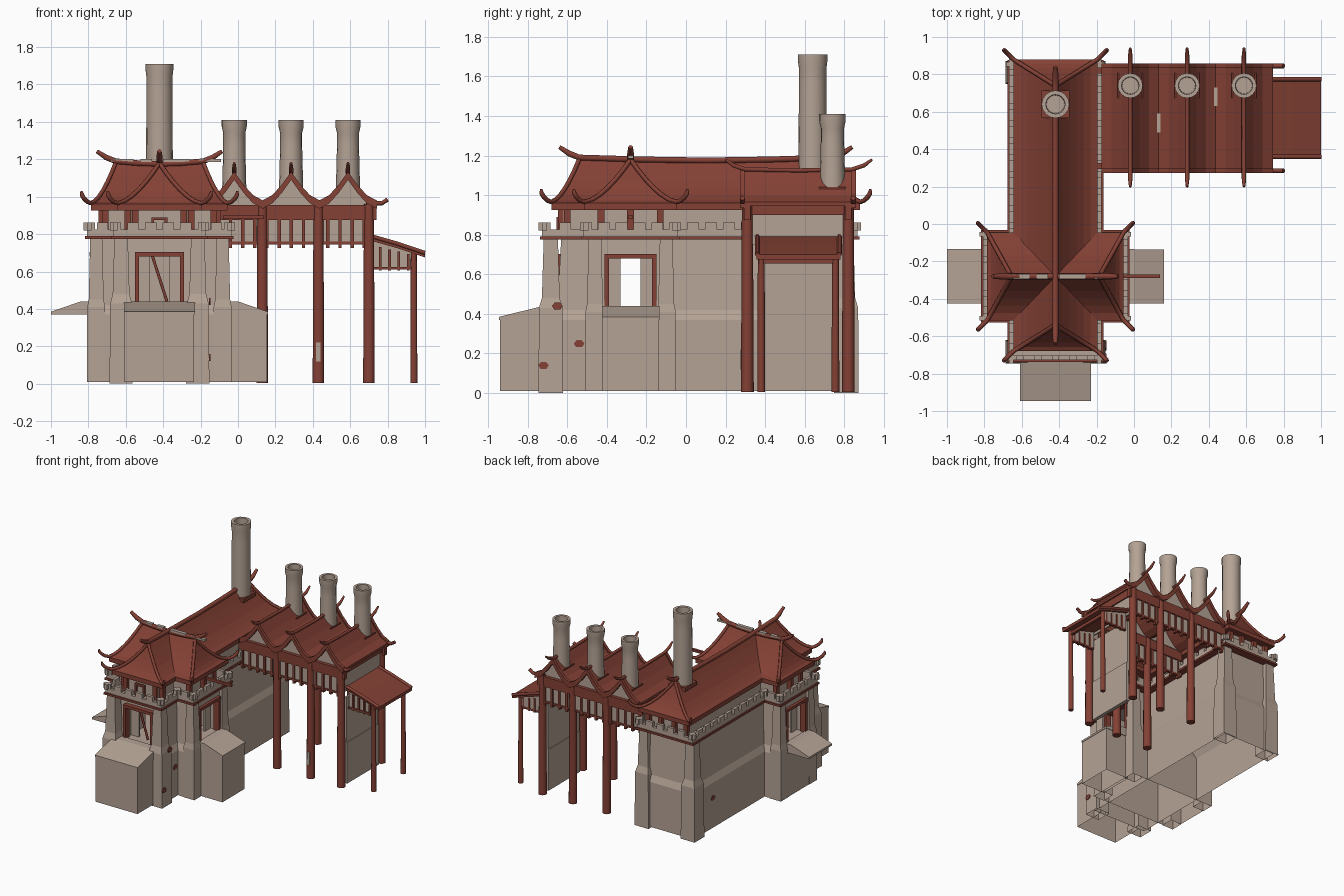
import bpy, bmesh
from math import pi, cos, sin, radians
from mathutils import Matrix, Vector

if "Cube" in bpy.data.objects:
    bpy.data.objects.remove(bpy.data.objects["Cube"])


def material(name, rgb):
    m = bpy.data.materials.new(name)
    m.use_nodes = True
    m.diffuse_color = (*rgb, 1)
    m.node_tree.nodes["Principled BSDF"].inputs["Base Color"].default_value = (*rgb, 1)
    return m


STONE = material("pale stone", (0.46, 0.365, 0.3))
RED = material("weathered red", (0.23, 0.052, 0.035))
CX, CY = -0.42, -0.28          # crossing of the hall and the wing
SIDES = (-1, 1)


def open_base(bm):
    """Leave stone shells open where they meet the ground."""
    low = [f for f in bm.faces if all(v.co.z < 0.02 for v in f.verts)]
    bmesh.ops.delete(bm, geom=low, context='FACES')


def finish(bm, name, mat, smooth=False):
    bmesh.ops.remove_doubles(bm, verts=bm.verts, dist=0.0001)
    bmesh.ops.recalc_face_normals(bm, faces=bm.faces)
    mesh = bpy.data.meshes.new(name)
    bm.to_mesh(mesh)
    bm.free()
    mesh.materials.append(mat)
    ob = bpy.data.objects.new(name, mesh)
    bpy.context.collection.objects.link(ob)
    bpy.ops.object.select_all(action='DESELECT')
    bpy.context.view_layer.objects.active = ob
    ob.select_set(True)
    if smooth:
        bpy.ops.object.shade_smooth_by_angle(angle=radians(40))
    return ob


def loft(bm, x, y, levels):
    """Stack of centred rectangles (half x, half y, z)."""
    rings = [[bm.verts.new((x + sx * hx, y + sy * hy, z)) for sx, sy in
              ((-1, -1), (1, -1), (1, 1), (-1, 1))] for hx, hy, z in levels]
    for low, up in zip(rings, rings[1:]):
        for i in range(4):
            j = (i + 1) % 4
            bm.faces.new((low[i], low[j], up[j], up[i]))
    bm.faces.new(rings[0])
    bm.faces.new(rings[-1])


def box(bm, x, y, hx, hy, z0, z1):
    loft(bm, x, y, [(hx, hy, z0), (hx, hy, z1)])


def extrude(bm, points, vec):
    face = bm.faces.new([bm.verts.new(p) for p in points])
    out = bmesh.ops.extrude_face_region(bm, geom=[face])["geom"]
    bmesh.ops.translate(bm, vec=vec, verts=[v for v in out if isinstance(v, bmesh.types.BMVert)])


def tubes(name, paths, radius, start=1, end=1):
    """Red rails along paths, optionally thinner at either end."""
    cu = bpy.data.curves.new(name, 'CURVE')
    cu.dimensions = '3D'
    cu.bevel_depth, cu.bevel_resolution, cu.use_fill_caps = radius, 1, True
    for path in paths:
        sp = cu.splines.new('POLY')
        sp.points.add(len(path) - 1)
        for p, co in zip(sp.points, path):
            p.co = (*co, 1)
        sp.points[0].radius, sp.points[-1].radius = start, end
    cu.materials.append(RED)
    ob = bpy.data.objects.new(name, cu)
    bpy.context.collection.objects.link(ob)
    bpy.ops.object.select_all(action='DESELECT')
    bpy.context.view_layer.objects.active = ob
    ob.select_set(True)
    bpy.ops.object.convert(target='MESH')


def post(bm, x, y, r, z0, z1):
    bmesh.ops.create_cone(bm, cap_ends=True, segments=10, radius1=r * 1.05, radius2=r * 0.9,
                          depth=z1 - z0, matrix=Matrix.Translation((x, y, (z0 + z1) / 2)))


# Stone hall and wing, with the doorways cut through them
def walls(name, y, hx, hy):
    bm = bmesh.new()
    loft(bm, CX, y, [(hx, hy, 0.01), (hx, hy, 0.37), (hx - 0.02, hy - 0.02, 0.42),
                     (hx - 0.04, hy - 0.04, 0.79)])
    ob = finish(bm, name, STONE)
    for cy, cut_x, cut_y in ((CY - 0.2, 0.12, 0.38), (CY, 0.6, 0.12)):
        bm = bmesh.new()
        box(bm, CX, cy, cut_x, cut_y, 0.43, 0.69)
        cutter = finish(bm, "door_cutter", STONE)
        mod = ob.modifiers.new("doorway", 'BOOLEAN')
        mod.operation, mod.object, mod.solver = 'DIFFERENCE', cutter, 'EXACT'
        bpy.context.view_layer.objects.active = ob
        bpy.ops.object.modifier_apply(modifier=mod.name)
        bpy.data.objects.remove(cutter)
    bm = bmesh.new()
    bm.from_mesh(ob.data)
    open_base(bm)
    bm.to_mesh(ob.data)
    bm.free()


walls("hall_walls", 0.09, 0.24, 0.76)
walls("wing_walls", CY, 0.385, 0.225)

# Corner buttresses
bm = bmesh.new()
for s in SIDES:
    for dx, y in ((0.205, -0.683), (0.205, 0.81)):
        loft(bm, CX + s * dx, y, [(0.062, 0.062, 0), (0.058, 0.06, 0.43), (0.045, 0.045, 0.48),
                                  (0.036, 0.036, 0.78)])
    for dy in (-0.18, 0.18):
        loft(bm, CX + s * 0.338, CY + dy, [(0.05, 0.05, 0.01), (0.048, 0.048, 0.41),
                                           (0.04, 0.04, 0.45), (0.032, 0.032, 0.78)])
open_base(bm)
finish(bm, "corner_buttresses", STONE)

# Porches and door frames on three arms: turn, reach, porch end, half width, has block
porch, frames, leaves = bmesh.new(), bmesh.new(), bmesh.new()
for turn, reach, end, half, block in ((0, 0.38, 0.665, 0.19, True), (pi / 2, 0.36, 0.58, 0.145, True),
                                      (-pi / 2, 0.36, 0.58, 0.145, False)):
    place = Matrix.Translation((CX, CY, 0)) @ Matrix.Rotation(turn, 4, 'Z')
    bm = bmesh.new()
    if block:
        box(bm, 0, -(reach + end) / 2, half - 0.004, (end - reach) / 2 - 0.004, 0.01, 0.375)
    extrude(bm, [(-half, -end, 0.37), (-half, -end, 0.385), (-half, -reach - 0.06, 0.44),
                 (-half, -reach, 0.44), (-half, -reach, 0.37)], (2 * half, 0, 0))
    open_base(bm)
    bm.transform(place)
    temp = bpy.data.meshes.new("temp")
    bm.to_mesh(temp)
    porch.from_mesh(temp)
    bm.clear()
    for s in SIDES:
        box(bm, s * 0.12, -reach + 0.015, 0.011, 0.025, 0.43, 0.7)
    box(bm, 0, -reach + 0.015, 0.131, 0.028, 0.68, 0.703)
    bm.transform(place)
    bm.to_mesh(temp)
    frames.from_mesh(temp)
    bm.clear()
    for s in SIDES:
        box(bm, s * 0.085, -reach + 0.08, 0.035, 0.008, 0.43, 0.69)
    bm.transform(place)
    bm.to_mesh(temp)
    leaves.from_mesh(temp)
    bm.free()
    bpy.data.meshes.remove(temp)
finish(porch, "porches", STONE)
finish(frames, "door_frames", RED)
finish(leaves, "door_leaves", STONE)
tubes("leaning_bar", [[(CX - 0.04, -0.6, 0.69), (CX + 0.04, -0.6, 0.44)]], 0.009)

# Worn paint: red stains on the walls, bare patches on a post and in the roof valleys
bm = bmesh.new()
for x, y, z in ((-0.15, -0.65, 0.44), (-0.18, -0.54, 0.25), (-0.152, -0.72, 0.14), (-0.66, 0.6, 0.25)):
    loft(bm, x, y, [(0.004, 0.015, z - 0.018), (0.004, 0.027, z), (0.004, 0.012, z + 0.018)])
finish(bm, "wall_stains", RED)
bm = bmesh.new()
box(bm, 0.43, 0.28, 0.012, 0.004, 0.12, 0.22)
for x, y in ((0.437, 0.68), (0.133, 0.54)):
    box(bm, x, y, 0.01, 0.05, 0.964, 0.972)
finish(bm, "bare_patches", STONE)


# Red ledge, gallery floor and battlements follow the cross-shaped outline
def outline(grow):
    a, b = 0.235 + grow, 0.375 + grow
    near, far = CY - 0.225 - grow, CY + 0.225 + grow
    half = [(a, -0.715 - grow), (a, near), (b, near), (b, far), (a, far), (a, 0.855 + grow)]
    return [(CX + x, y) for x, y in half] + [(CX - x, y) for x, y in reversed(half)]


for name, mat, grow, z, thick in (("ledge", RED, 0.022, 0.775, 0.016), ("gallery_floor", STONE, 0.01, 0.78, 0.02)):
    bm = bmesh.new()
    extrude(bm, [(x, y, z) for x, y in outline(grow)], (0, 0, thick))
    finish(bm, name, mat)

bm = bmesh.new()
pts = [Vector(p) for p in outline(0)]
for p, q in zip(pts, pts[1:] + pts[:1]):
    d = q - p
    ax, ay = abs(d.normalized().x), abs(d.normalized().y)
    mid = (p + q) / 2
    box(bm, *mid, ax * d.length / 2 + 0.012, ay * d.length / 2 + 0.012, 0.79, 0.825)
    n = max(2, round(d.length / 0.092))
    for i in range(n + 1):
        c = p + d * i / n
        box(bm, *c, 0.012 + 0.018 * ax, 0.012 + 0.018 * ay, 0.82, 0.862)
finish(bm, "battlements", STONE)

# Upper storey and the posts under the eaves
bm = bmesh.new()
box(bm, CX, 0.1, 0.15, 0.72, 0.79, 0.94)
box(bm, CX, CY, 0.29, 0.15, 0.79, 0.94)
finish(bm, "upper_storey", STONE)
bm = bmesh.new()
for s in SIDES:
    for dx, y in ((0.13, -0.63), (0.17, -0.6), (0.29, CY - 0.15), (0.31, CY), (0.29, CY + 0.15),
                  (0.17, 0.83), (0.06, 0.83)):
        box(bm, CX + s * dx, y, 0.017, 0.017, 0.79, 0.94)
    box(bm, CX + s * 0.035, -0.645, 0.007, 0.01, 0.8, 0.89)
box(bm, CX, -0.645, 0.04, 0.01, 0.875, 0.89)
box(bm, 0.03, CY, 0.11, 0.01, 0.88, 0.9)
finish(bm, "gallery_posts", RED)


# Concave hipped roofs with upswept hips and ridge horns
def roof(name, x, y, width, length, inset, along_x):
    def size(across, along):
        return (along, across) if along_x else (across, along)
    steps = [i / 6 for i in range(7)]
    levels = [(*size(width * (1 - t), length - inset * t), 0.96 + 0.215 * t ** 1.6) for t in steps]
    bm = bmesh.new()
    loft(bm, x, y, [(*levels[0][:2], 0.925)] + levels)
    finish(bm, name, RED)
    hx, hy, z = levels[0]
    tip = [(hx + g, hy + g, z + up) for g, up in ((0.052, 0.065), (0.05, 0.045), (0.038, 0.025), (0.02, 0.008))]
    hips = [[(x + sx * a, y + sy * b, c + 0.005) for a, b, c in tip + levels] for sx in SIDES for sy in SIDES]
    tubes(name + "_hips", hips, 0.012, start=0.5)
    end = length - inset
    line = [(1, 0.1, 1.243), (1, 0.05, 1.21), (1, 0, 1.19), (0.5, 0, 1.18), (0, 0, 1.175)]
    path = [(s * end + out, z) for s, out, z in line]
    path += [(-u, z) for u, z in reversed(path[:-1])]
    tubes(name + "_ridge", [[(x + u, y, z) if along_x else (x, y + u, z) for u, z in path]], 0.017, 0.7, 0.7)


roof("hall_roof", CX, 0.1, 0.225, 0.78, 0.14, False)
roof("wing_roof", CX, CY, 0.235, 0.365, 0.13, True)
bm = bmesh.new()
for dx, half in ((-0.2, 0.06), (-0.07, 0.03), (0.09, 0.07), (0.27, 0.06)):
    box(bm, CX + dx, CY, half, 0.014, 1.185, 1.201)
finish(bm, "bare_ridge_patches", STONE)

# Open shed: three gables in a row
Y0, Y1, BAY = 0.31, 0.82, 0.304
half = [(0.155, 0.965), (0.1, 0.995), (0.05, 1.05), (0, 1.12)]
gable = half + [(-x, z) for x, z in reversed(half[:-1])]
sheet, infill, barges = bmesh.new(), bmesh.new(), bmesh.new()
ridges = []
bays = [-0.02 + BAY * i for i in range(3)]


def gable_strip(bm, x, y, depth, above, below):
    top = [(x + u, y, z + above) for u, z in gable]
    extrude(bm, top + [(a, b, c - above - below) for a, b, c in reversed(top)], (0, depth, 0))


for x in bays:
    gable_strip(sheet, x, 0.28, 0.57, 0, 0.02)
    for y in (0.272, 0.834):
        gable_strip(barges, x, y, 0.024, 0.014, 0.03)
    for y in (Y0 + 0.01, Y1 - 0.02):
        extrude(infill, [(x + u, y, z - 0.01) for u, z in gable], (0, 0.01, 0))
    side = [(0.37, 1.18), (0.33, 1.15), (0.27, 1.13), (0, 1.125)]
    line = [(0.57 - u, z) for u, z in side] + [(0.57 + u, z) for u, z in reversed(side[:-1])]
    ridges.append([(x, y, z) for y, z in line])
finish(sheet, "shed_roof", RED)
finish(infill, "gable_infill", STONE)
finish(barges, "shed_bargeboards", RED)
tubes("shed_eave_tips", [[(0.72, y, 0.965), (0.77, y, 0.965), (0.8, y, 0.985)] for y in (0.285, 0.845)], 0.013)
tubes("shed_ridges", ridges, 0.012, 0.6, 0.6)

posts, beams, panels = bmesh.new(), bmesh.new(), bmesh.new()
for y in (Y0, Y1):
    for x in (0.13, 0.43, 0.7):
        post(posts, x, y, 0.031, 0.005, 0.96)
    box(beams, 0.27, y, 0.47, 0.016, 0.875, 0.955)
    box(beams, 0.25, y, 0.45, 0.012, 0.745, 0.76)
    box(panels, 0.25, y, 0.45, 0.005, 0.75, 0.9)
    for i in range(14):
        box(beams, -0.17 + 0.065 * i, y, 0.009, 0.014, 0.725, 0.9)
box(beams, 0.7, 0.565, 0.016, 0.27, 0.9, 0.97)
box(panels, 0.7, 0.565, 0.006, 0.24, 0.75, 0.9)
box(panels, 0.7, 0.565, 0.008, 0.2, 0.01, 0.7)
box(panels, 0.7, 0.565, 0.015, 0.2, 0.01, 0.34)

# Lean-to at the shed's end
for y in (0.38, 0.755):
    post(posts, 0.94, y, 0.019, 0.005, 0.7)
    box(beams, 0.83, y, 0.11, 0.01, 0.61, 0.625)
    extrude(panels, [(0.72, y, 0.615), (0.93, y, 0.615), (0.93, y, 0.71), (0.72, y, 0.77)], (0, 0.008, 0))
    for i in range(4):
        box(beams, 0.76 + 0.05 * i, y, 0.007, 0.012, 0.605, 0.73 - 0.012 * i)
box(beams, 0.94, 0.565, 0.012, 0.2, 0.655, 0.68)
finish(posts, "shed_posts", RED, True)
finish(beams, "shed_beams", RED)
finish(panels, "shed_panels", STONE)
bm = bmesh.new()
slope = [(0.71, 0.79), (0.85, 0.75), (1, 0.7)]
extrude(bm, [(x, 0.355, z) for x, z in slope] + [(x, 0.355, z - 0.025) for x, z in reversed(slope)], (0, 0.425, 0))
finish(bm, "lean_to_roof", RED)
tubes("lean_to_edges", [[(x, y, z) for x, z in slope] for y in (0.36, 0.775)], 0.012)


# Hollow chimneys with flared rims on red collars
def chimney(name, x, y, r, waist, z0, z1):
    profile = [(r * 0.97, z0), (r * waist, z1 - 0.14), (r * waist, z1 - 0.07), (r, z1 - 0.035), (r, z1),
               (r * 0.7, z1), (r * 0.65, z1 - 0.15), (0, z1 - 0.15)]
    bm = bmesh.new()
    n = 16
    rings = [[bm.verts.new((x + q * cos(2 * pi * i / n), y + q * sin(2 * pi * i / n), z)) for i in range(n)]
             for q, z in profile]
    for low, up in zip(rings, rings[1:]):
        for i in range(n):
            bm.faces.new((low[i], low[(i + 1) % n], up[(i + 1) % n], up[i]))
    finish(bm, name, STONE, True)
    bm = bmesh.new()
    box(bm, x, y, r, r, z0 - 0.02, z0 + 0.01)
    finish(bm, name + "_collar", RED)


chimney("tall_chimney", CX, 0.64, 0.074, 0.94, 1.12, 1.71)
for i, x in enumerate(bays):
    chimney(f"shed_chimney_{i}", x, 0.74, 0.067, 0.88, 1.03, 1.41)
